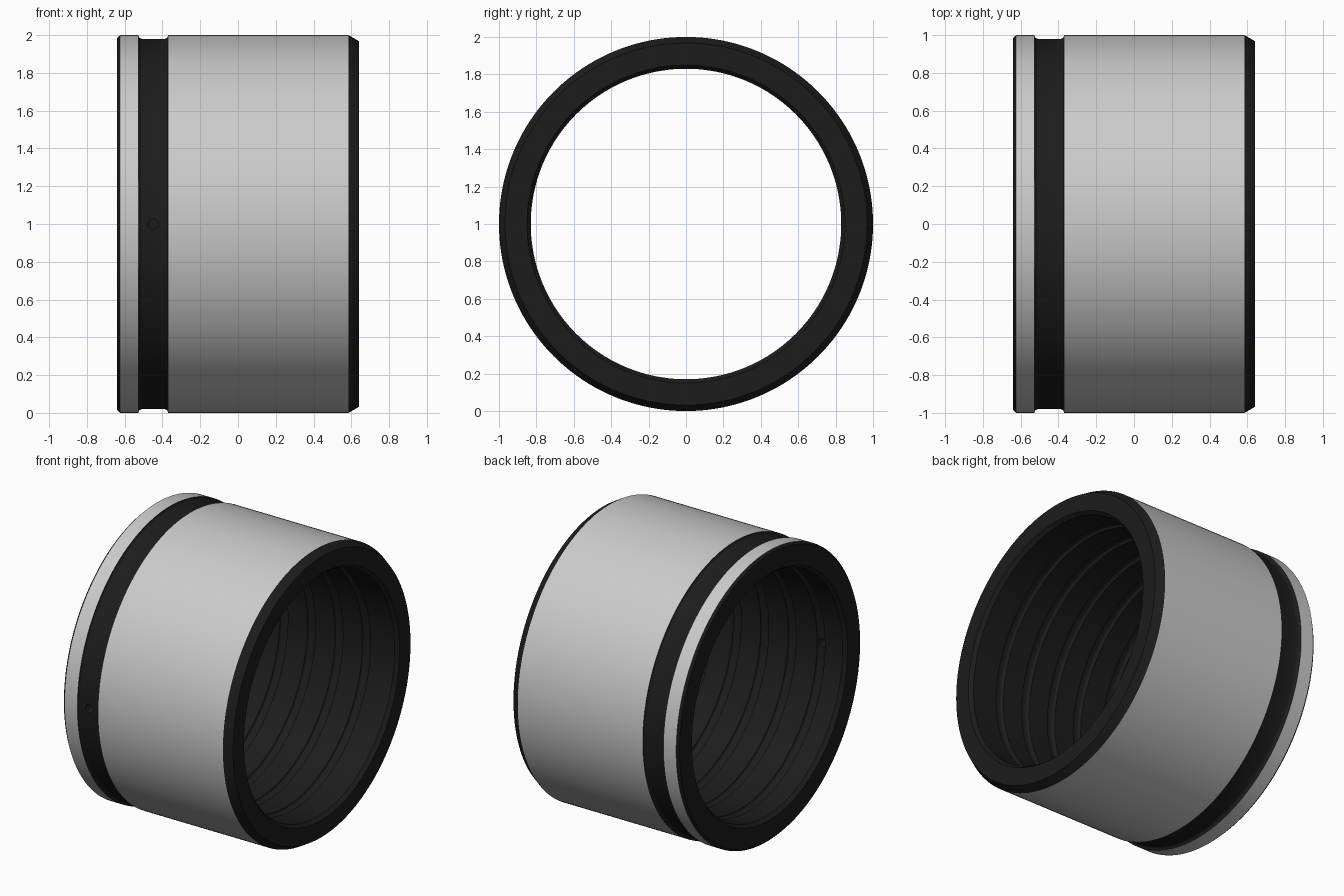
import bpy, bmesh
from math import cos, sin, pi, radians

if "Cube" in bpy.data.objects:
    bpy.data.objects.remove(bpy.data.objects["Cube"])

SEG = 160
R_OUT, R_IN, HALF = 1.0, 0.83, 0.64

black = bpy.data.materials.new("black")
black.diffuse_color = (0.012, 0.012, 0.012, 1)
black.use_nodes = True
black.node_tree.nodes["Principled BSDF"].inputs["Base Color"].default_value = black.diffuse_color


def groove(x0, x1, r, depth, n=4):
    """Profile of a groove with rounded bottom corners, from x0 to x1."""
    w, d = x1 - x0, depth
    c = min(abs(d), abs(w) * 0.4) * (1 if w > 0 else -1)
    left = [(x0 + c * (1 - cos(i / n * pi / 2)), r - d * sin(i / n * pi / 2)) for i in range(n + 1)]
    right = [(x0 + x1 - x, y) for x, y in reversed(left)]
    return left + right


# outer profile, left to right: chamfer, narrow land, groove, wide land, chamfer
profile = [(-HALF, 0.985), (-0.625, R_OUT)]
profile += groove(-0.527, -0.37, R_OUT, 0.02)
profile += [(0.585, R_OUT), (HALF, 0.968)]
# bore profile, right to left, with ring grooves
profile += [(HALF, 0.85), (0.615, R_IN)]
for x in (0.40, 0.19, -0.02, -0.23, -0.45):
    profile += groove(x + 0.03, x - 0.03, R_IN, -0.018)
profile += [(-0.615, R_IN), (-HALF, 0.85)]

# lathe the closed profile around the x axis
bm = bmesh.new()
rings = [[bm.verts.new((x, r * cos(2 * pi * k / SEG), 1 + r * sin(2 * pi * k / SEG)))
          for k in range(SEG)] for x, r in profile]
for i, a in enumerate(rings):
    j = (i + 1) % len(rings)
    b = rings[j]
    land = profile[i][1] > 0.9999 and profile[j][1] > 0.9999
    for k in range(SEG):
        m = (k + 1) % SEG
        f = bm.faces.new((a[k], a[m], b[m], b[k]))
        f.material_index = 1 if land else 0
bmesh.ops.recalc_face_normals(bm, faces=bm.faces)
mesh = bpy.data.meshes.new("bushing_body")
bm.to_mesh(mesh)
bm.free()
mesh.materials.append(black)
mesh.materials.append(None)
body = bpy.data.objects.new("bushing_body", mesh)
bpy.context.collection.objects.link(body)

# radial oil hole through the outer groove at the front
bpy.ops.mesh.primitive_cylinder_add(vertices=24, radius=0.028, depth=0.4,
                                    location=(-0.45, -0.9, 1), rotation=(radians(90), 0, 0))
drill = bpy.context.object
drill.name = "oil_hole_cutter"
drill.data.materials.append(black)
mod = body.modifiers.new("oil_hole", 'BOOLEAN')
mod.operation, mod.solver, mod.object = 'DIFFERENCE', 'EXACT', drill
bpy.ops.object.select_all(action='DESELECT')
body.select_set(True)
bpy.context.view_layer.objects.active = body
bpy.ops.object.modifier_apply(modifier=mod.name)
bpy.data.objects.remove(drill)
bpy.ops.object.shade_smooth_by_angle(angle=radians(28))

# split the grey outer lands from the black body
lands = body.copy()
lands.data = body.data.copy()
lands.name = "outer_lands"
bpy.context.collection.objects.link(lands)
for ob, keep in ((body, 0), (lands, 1)):
    bm = bmesh.new()
    bm.from_mesh(ob.data)
    bmesh.ops.delete(bm, geom=[f for f in bm.faces if f.material_index != keep], context='FACES')
    for f in bm.faces:
        f.material_index = 0
    bm.to_mesh(ob.data)
    bm.free()
    ob.data.materials.clear()
body.data.materials.append(black)
